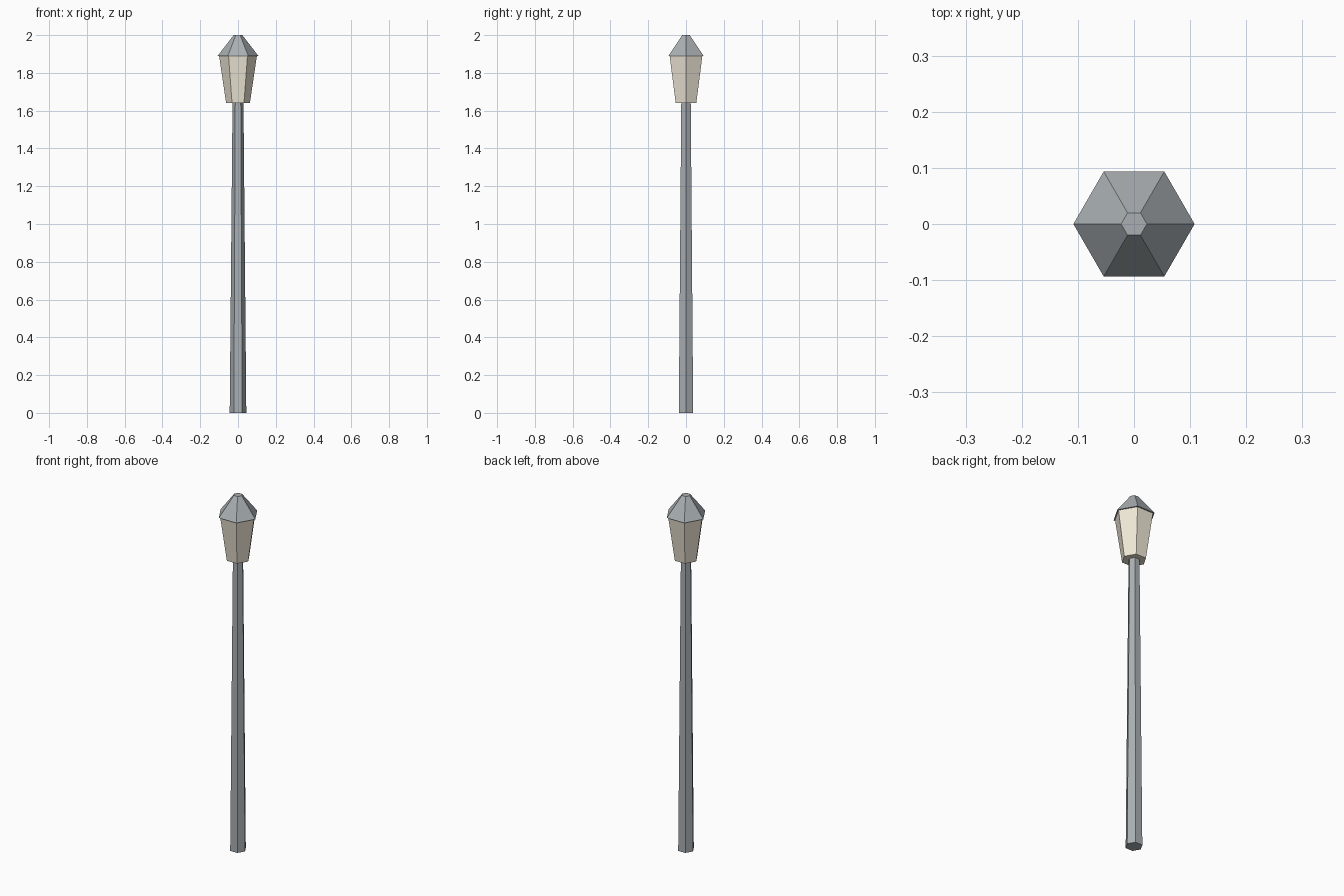
import bpy, bmesh
from math import cos, sin, tau

if "Cube" in bpy.data.objects:
    bpy.data.objects.remove(bpy.data.objects["Cube"])

SIDES = 6


def material(name, rgb):
    mat = bpy.data.materials.new(name)
    mat.diffuse_color = (*rgb, 1)
    mat.use_nodes = True
    mat.node_tree.nodes["Principled BSDF"].inputs["Base Color"].default_value = mat.diffuse_color
    return mat


def hex_frustum(name, r0, z0, r1, z1, mat):
    """Closed six-sided tapered prism with corners on the x axis."""
    bm = bmesh.new()
    rings = [[bm.verts.new((r * cos(tau * i / SIDES), r * sin(tau * i / SIDES), z))
              for i in range(SIDES)] for r, z in ((r0, z0), (r1, z1))]
    low, high = rings
    bm.faces.new(low[::-1])
    bm.faces.new(high)
    for i in range(SIDES):
        j = (i + 1) % SIDES
        bm.faces.new((low[i], low[j], high[j], high[i]))
    mesh = bpy.data.meshes.new(name)
    bm.to_mesh(mesh)
    bm.free()
    mesh.materials.append(mat)
    obj = bpy.data.objects.new(name, mesh)
    bpy.context.collection.objects.link(obj)
    return obj


metal = material("metal", (0.40, 0.43, 0.45))
glass = material("glass", (0.87, 0.81, 0.68))

# Tapered post
hex_frustum("post", 0.044, 0, 0.029, 1.64, metal)
# Lamp glass, widening upward
hex_frustum("lamp_glass", 0.063, 1.64, 0.10, 1.89, glass)
# Roof, slightly overhanging the glass
hex_frustum("lamp_roof", 0.108, 1.89, 0.023, 2.0, metal)
